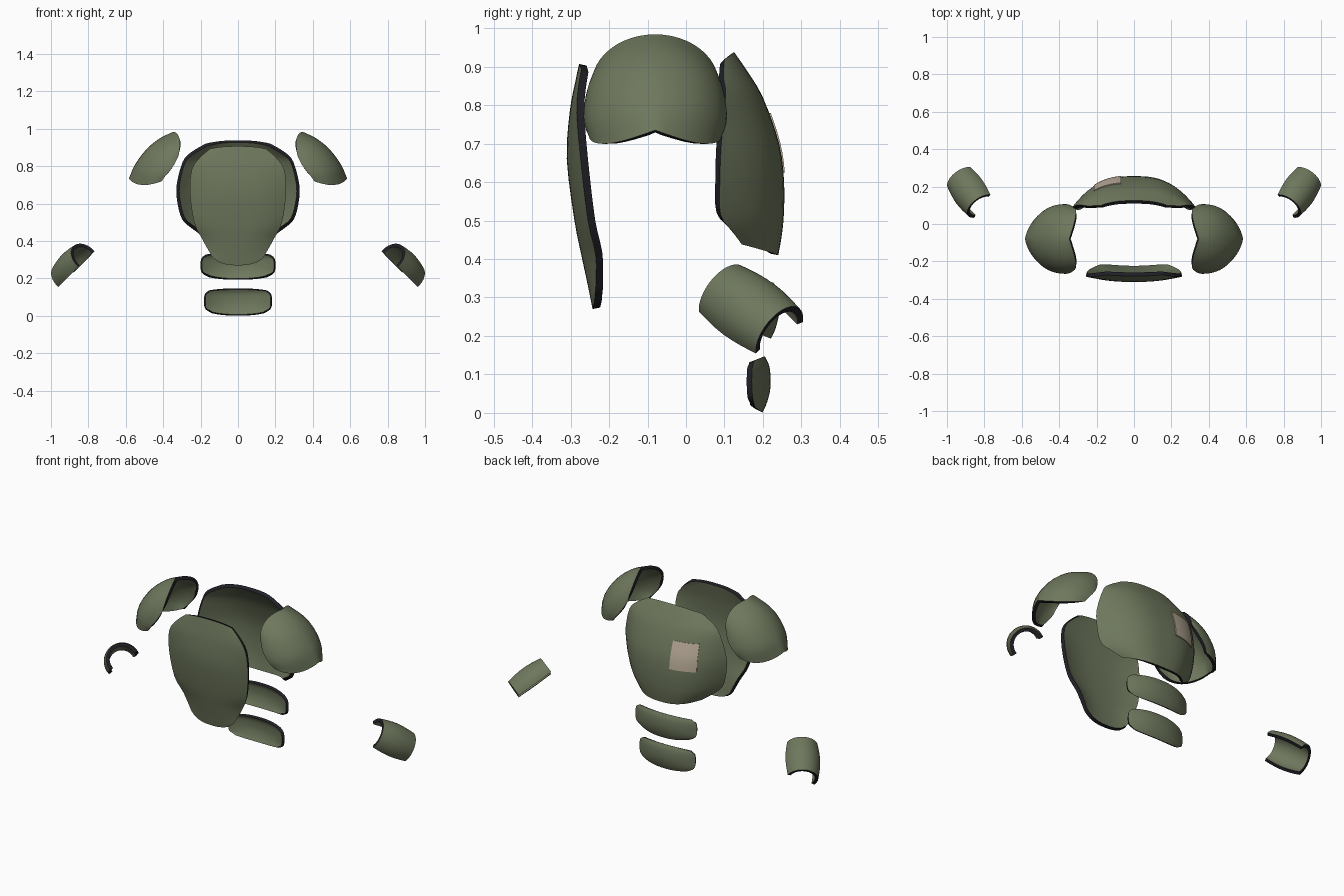
import bpy, math
from mathutils import Vector
from mathutils.bvhtree import BVHTree

if "Cube" in bpy.data.objects:
    bpy.data.objects.remove(bpy.data.objects["Cube"])


def material(name, rgb):
    m = bpy.data.materials.new(name)
    m.diffuse_color = (*rgb, 1)
    m.use_nodes = True
    m.node_tree.nodes["Principled BSDF"].inputs["Base Color"].default_value = m.diffuse_color
    return m


OLIVE = material("olive_green", (0.155, 0.185, 0.108))
RIM = material("dark_edge", (0.014, 0.014, 0.020))
TAN = material("tan_patch", (0.50, 0.42, 0.32))


def spline(rows, steps=3):
    """Smoothly resample a list of number tuples (Catmull-Rom)."""
    rows = [Vector(r) for r in rows]
    out = []
    for i in range(len(rows) - 1):
        a, b = rows[i], rows[i + 1]
        p = rows[i - 1] if i else a * 2 - b
        n = rows[i + 2] if i + 2 < len(rows) else b * 2 - a
        for k in range(steps):
            t = k / steps
            out.append(0.5 * (2 * a + (b - p) * t + (2 * p - 5 * a + 4 * b - n) * t * t
                              + (3 * a - p - 3 * b + n) * t ** 3))
    return out + [rows[-1]]


def shell(name, grid, outward, thick=0.02, mirror=False, mats=(OLIVE, RIM)):
    """Turn a grid of points into a plate with a coloured rim."""
    n = len(grid[0])
    verts = [Vector(p) for row in grid for p in row]
    faces = [(r * n + c, r * n + c + 1, (r + 1) * n + c + 1, (r + 1) * n + c)
             for r in range(len(grid) - 1) for c in range(n - 1)]
    mid = faces[(len(grid) // 2) * (n - 1) + n // 2 - 1]
    normal = (verts[mid[1]] - verts[mid[0]]).cross(verts[mid[3]] - verts[mid[0]])
    if normal.dot(Vector(outward)) < 0:
        faces = [f[::-1] for f in faces]
    me = bpy.data.meshes.new(name)
    me.from_pydata(verts, [], faces)
    ob = bpy.data.objects.new(name, me)
    bpy.context.collection.objects.link(ob)
    for m in mats:
        me.materials.append(m)
    s = ob.modifiers.new("thickness", 'SOLIDIFY')
    s.thickness, s.offset = thick, -1
    s.material_offset_rim = len(mats) - 1
    if mirror:
        ob.modifiers.new("mirror", 'MIRROR').use_mirror_merge = False
    bpy.ops.object.select_all(action='DESELECT')
    ob.select_set(True)
    bpy.context.view_layer.objects.active = ob
    for m in list(ob.modifiers):
        bpy.ops.object.modifier_apply(modifier=m.name)
    bpy.ops.object.shade_smooth_by_angle(angle=math.radians(35))
    return verts, faces


def body_plate(name, rows, outward, power, thick=0.02, cols=24):
    """Rows: half width, z centre, z edge, y centre, y edge."""
    grid = []
    for hw, zc, ze, yc, ye in spline(rows):
        row = []
        for c in range(cols + 1):
            t = c / cols * 2 - 1
            row.append((hw * t, yc + (ye - yc) * abs(t) ** power,
                        zc + (ze - zc) * abs(t) ** 2.5))
        grid.append(row)
    return shell(name, grid, outward, thick)


# Chest plate
body_plate("chest_plate", [
    (0.150, 0.907, 0.893, -0.278, -0.272),
    (0.205, 0.860, 0.845, -0.288, -0.280),
    (0.248, 0.785, 0.780, -0.302, -0.284),
    (0.257, 0.660, 0.660, -0.310, -0.274),
    (0.235, 0.500, 0.500, -0.290, -0.255),
    (0.192, 0.410, 0.412, -0.272, -0.235),
    (0.155, 0.335, 0.345, -0.256, -0.234),
    (0.135, 0.295, 0.312, -0.248, -0.236),
    (0.105, 0.270, 0.288, -0.243, -0.238)], (0, -1, 0), 2.5)

# Back plate
back = body_plate("back_plate", [
    (0.175, 0.938, 0.920, 0.125, 0.100),
    (0.250, 0.890, 0.875, 0.158, 0.097),
    (0.295, 0.820, 0.825, 0.200, 0.103),
    (0.328, 0.700, 0.700, 0.242, 0.092),
    (0.323, 0.600, 0.600, 0.255, 0.088),
    (0.298, 0.510, 0.515, 0.254, 0.090),
    (0.250, 0.455, 0.470, 0.248, 0.122),
    (0.205, 0.410, 0.438, 0.240, 0.145)], (0, 1, 0), 2.8)

# Patch that follows the curve of the back plate
tree = BVHTree.FromPolygons(*back)
patch = []
for r in range(7):
    row = []
    for c in range(7):
        x, z = -0.215 + 0.145 * c / 6, 0.625 + 0.155 * r / 6
        hit = tree.ray_cast(Vector((x, 1, z)), Vector((0, -1, 0)))[0]
        row.append((x, hit.y + 0.006, z))
    patch.append(row)
shell("back_patch", patch, (0, 1, 0), 0.006, mats=(TAN,))

# Two lower back plates
lower = [(0.155, 0.147, 0.136, 0.205, 0.178), (0.178, 0.120, 0.115, 0.217, 0.172),
         (0.182, 0.070, 0.070, 0.220, 0.171), (0.174, 0.028, 0.036, 0.211, 0.174),
         (0.140, 0.001, 0.014, 0.199, 0.180)]
body_plate("lower_back_plate", lower, (0, 1, 0), 2.2, 0.015)
body_plate("upper_waist_plate",
           [(w * 1.1, a + 0.192, b + 0.192, c + 0.022, d + 0.012) for w, a, b, c, d in lower],
           (0, 1, 0), 2.2, 0.015)

# Shoulder guards: apex x, apex z, end x, end z, half depth, x bulge, z bulge
grid = []
for ax, az, ex, ez, h, bx, bz in spline([
        (0.346, 0.984, 0.318, 0.855, 0.165, -0.025, 0.0),
        (0.420, 0.948, 0.338, 0.815, 0.180, -0.005, 0.0),
        (0.490, 0.890, 0.362, 0.780, 0.186, 0.0, 0.0),
        (0.550, 0.810, 0.388, 0.748, 0.184, 0.0, -0.012),
        (0.583, 0.735, 0.410, 0.718, 0.172, -0.015, -0.030)]):
    row = []
    for c in range(25):
        a = (c / 24 * 2 - 1) * math.pi / 2
        k, s = math.cos(a), abs(math.sin(2 * a))
        row.append((ex + (ax - ex) * k + bx * s, -0.08 + h * math.sin(a),
                    ez + (az - ez) * k + bz * s))
    grid.append(row)
shell("shoulder_guards", grid, (1, 0, 1), 0.018, mirror=True)

# Forearm guards: open barrel swept along the arm
start, end = Vector((0.818, 0.095, 0.312)), Vector((0.925, 0.243, 0.203))
axis = (end - start).normalized()
up = Vector((0.705, 0.02, 0.715))
up = (up - axis * up.dot(axis)).normalized()
side = axis.cross(up)
grid = []
for r in range(9):
    t = r / 8
    radius = 0.086 + 0.012 * math.sin(math.pi * t)
    row = []
    for c in range(25):
        a = (c / 24 * 2 - 1) * math.radians(97)
        row.append(start.lerp(end, t) + radius * (up * math.cos(a) + side * math.sin(a)))
    grid.append(row)
shell("forearm_guards", grid, up, 0.018, mirror=True)
